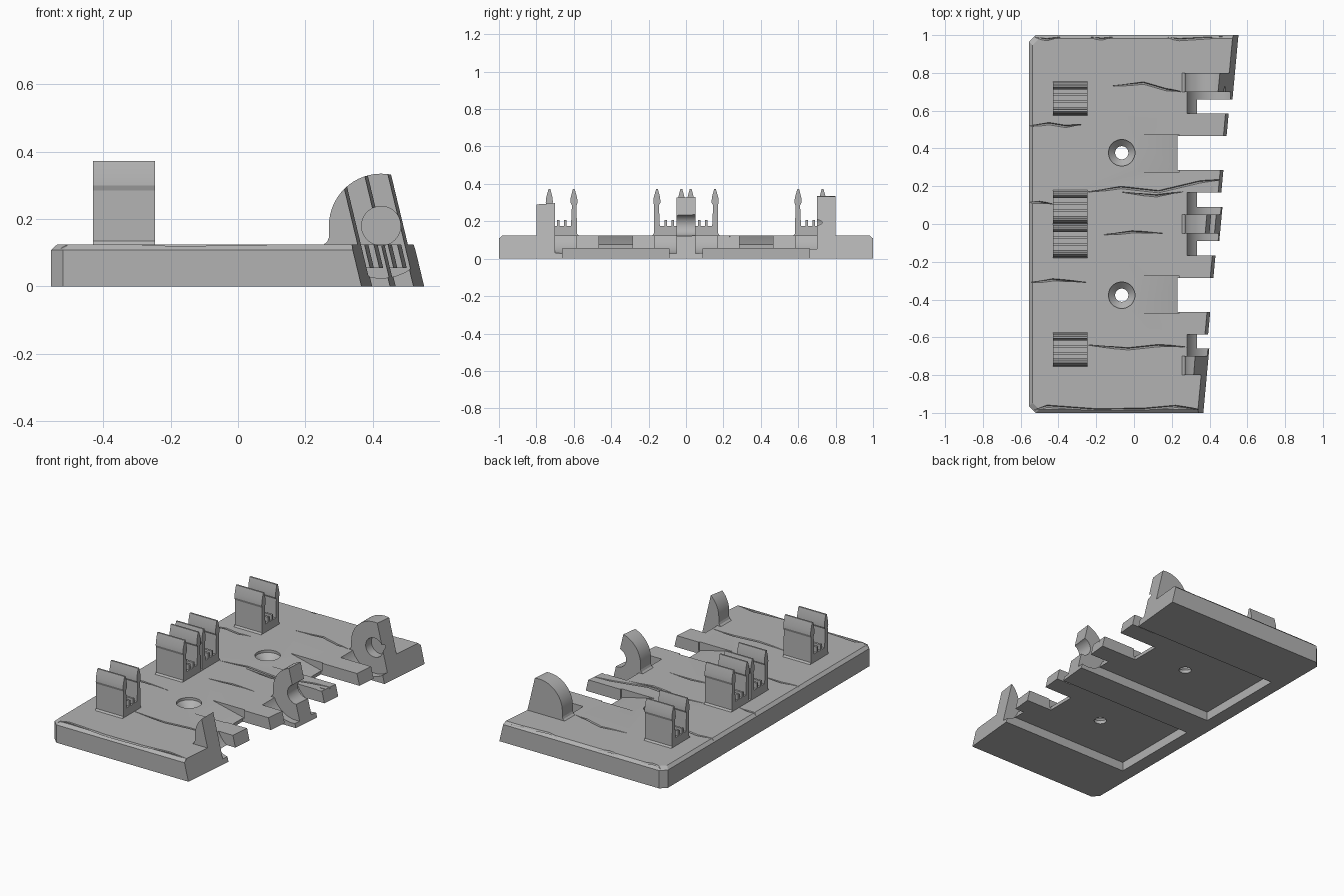
import bpy, bmesh, math
from mathutils import Vector

cube = bpy.data.objects.get("Cube")
if cube:
    bpy.data.objects.remove(cube, do_unlink=True)

grey = bpy.data.materials.new("plain grey")
grey.use_nodes = True
grey.diffuse_color = (0.45, 0.45, 0.45, 1)
grey.node_tree.nodes["Principled BSDF"].inputs["Base Color"].default_value = (0.45, 0.45, 0.45, 1)

T = 0.125                      # plate thickness
PIVOT = (0.425, 0.18)          # x, z of the axle line


def finish(name, bm):
    bmesh.ops.recalc_face_normals(bm, faces=bm.faces)
    mesh = bpy.data.meshes.new(name)
    bm.to_mesh(mesh)
    bm.free()
    mesh.materials.append(grey)
    ob = bpy.data.objects.new(name, mesh)
    bpy.context.collection.objects.link(ob)
    return ob


def loft(name, rings):
    """Closed solid through rings of equal point count."""
    bm = bmesh.new()
    rows = [[bm.verts.new(p) for p in ring] for ring in rings]
    n = len(rows[0])
    for a, b in zip(rows, rows[1:]):
        for i in range(n):
            bm.faces.new((a[i], a[(i + 1) % n], b[(i + 1) % n], b[i]))
    bm.faces.new(rows[0])
    bm.faces.new(rows[-1])
    return finish(name, bm)


def prism(name, profile, axis, a, b):
    """Extrude a 2D profile along an axis from a to b."""
    place = {"x": lambda p, t: (t, p[0], p[1]),
             "y": lambda p, t: (p[0], t, p[1]),
             "z": lambda p, t: (p[0], p[1], t)}[axis]
    return loft(name, [[place(p, t) for p in profile] for t in (a, b)])


def box(name, x0, x1, y0, y1, z0, z1):
    return prism(name, [(x0, y0), (x1, y0), (x1, y1), (x0, y1)], "z", z0, z1)


def circle(cx, cy, r, n=48):
    return [(cx + r * math.cos(2 * math.pi * i / n), cy + r * math.sin(2 * math.pi * i / n))
            for i in range(n)]


def combine(target, tool, operation="DIFFERENCE"):
    tool.hide_render = True
    mod = target.modifiers.new("combine", "BOOLEAN")
    mod.operation, mod.solver, mod.object = operation, "EXACT", tool
    bpy.context.view_layer.objects.active = target
    bpy.ops.object.modifier_apply(modifier=mod.name)
    bpy.data.objects.remove(tool, do_unlink=True)


# Base plate with chamfered rim and clipped left corners
def outline(inset, z):
    left, end, c = -0.555 + inset, 1 - inset, 0.035
    return [(left, -end + c, z), (left + c, -end, z), (0.9, -end, z),
            (0.9, end, z), (left + c, end, z), (left, end - c, z)]


plate = loft("base_plate", [outline(0, 0), outline(0, 0.108), outline(0.018, T)])

# Underside pockets, edge notches, ramps, screw holes and axle clearances
for s in (-1, 1):
    def span(a, b):
        return tuple(sorted((s * a, s * b)))
    y0, y1 = span(0.09, 0.66)
    combine(plate, box("pocket_cutter", -0.47, 1.2, y0, y1, -0.5, 0.055))
    y0, y1 = span(0.285, 0.465)
    combine(plate, box("notch_cutter", 0.23, 1.2, y0, y1, -0.5, 0.5))
    y0, y1 = span(0.275, 0.472)
    combine(plate, prism("ramp_cutter", [(0.02, T), (0.24, 0.073), (0.24, 0.3), (0.02, 0.3)], "y", y0, y1))
    for a, b in ((0.05, 0.168), (0.585, 0.7)):
        y0, y1 = span(a, b)
        combine(plate, prism("clearance_cutter", circle(*PIVOT, 0.155, 64), "y", y0, y1))
    hole_y = 0.377 * s
    rings = [[(x, y, z) for x, y in circle(-0.065, hole_y, r)]
             for r, z in ((0.035, -0.1), (0.035, 0.075), (0.07, 0.11), (0.07, 0.3))]
    combine(plate, loft("screw_hole_cutter", rings))

# Round axle supports with a flared foot
arc = [(PIVOT[0] + 0.155 * math.cos(a), PIVOT[1] + 0.155 * math.sin(a))
       for a in (math.pi * i / 28 for i in range(29))]
support = arc + [(0.27, 0.145), (0.265, 0.133), (0.255, T), (0.255, 0.1), (0.58, 0.1)]
for y in (-0.75, 0, 0.75):
    combine(plate, prism("support", support, "y", y - 0.05, y + 0.05), "UNION")
combine(plate, prism("axle_hole_cutter", circle(*PIVOT, 0.058), "y", -0.2, 0.2))
combine(plate, prism("blind_hole_cutter", circle(*PIVOT, 0.058), "y", 0.6, 0.755))

# Slanted right side
slant = box("slant_cutter", 0.46, 2.5, -1.5, 1.5, -0.5, 1)
for v in slant.data.vertices:
    v.co.x += 0.093 * v.co.y - 0.24 * v.co.z
combine(plate, slant)

# Thin V-shaped surface cracks
cracks = [
    [(-0.12, 0.73), (0.05, 0.745), (0.17, 0.71), (0.25, 0.70)],
    [(-0.57, 0.517), (-0.45, 0.53), (-0.36, 0.515), (-0.28, 0.525)],
    [(-0.24, 0.17), (-0.07, 0.192), (0.13, 0.17), (0.35, 0.222), (0.5, 0.235)],
    [(-0.06, 0.168), (0.12, 0.148), (0.26, 0.17)],
    [(-0.57, 0.115), (-0.5, 0.113), (-0.43, 0.105)],
    [(-0.16, -0.057), (-0.01, -0.043), (0.15, -0.05)],
    [(-0.55, -0.31), (-0.43, -0.297), (-0.25, -0.31)],
    [(-0.25, -0.64), (-0.03, -0.662), (0.13, -0.645), (0.28, -0.652)],
    [(-0.53, -0.985), (-0.46, -0.966), (-0.2, -0.985), (0.05, -0.982), (0.22, -0.967), (0.36, -0.985)],
    [(-0.53, 0.99), (-0.46, 0.975), (-0.38, 0.99)],
    [(-0.24, 0.99), (-0.17, 0.978), (-0.1, 0.99)],
    [(0.17, 0.99), (0.24, 0.975), (0.4, 0.985), (0.48, 0.99)],
]
for path in cracks:
    last = len(path) - 1
    rings = []
    for i, (x, y) in enumerate(path):
        w = 0.0015 if i in (0, last) else 0.011
        rings.append([(x, y - w, T + 0.01), (x, y + w, T + 0.01), (x, y + 0.3 * w, T - 0.014)])
    combine(plate, loft("crack_cutter", rings))

# Spring clips: two barbed prongs around a short centre stub
half = [(0.09, 0.12), (0.09, T), (0.082, 0.135), (0.08, 0.285), (0.085, 0.3), (0.083, 0.325),
        (0.07, 0.372), (0.06, 0.372), (0.048, 0.325), (0.047, 0.3), (0.055, 0.285), (0.05, 0.175),
        (0.025, 0.175), (0.025, 0.207), (0.012, 0.207), (0.012, 0.175)]
clip = half + [(-y, z) for y, z in reversed(half)]
parts = [plate]
for name, y in (("front_clip", -0.665), ("middle_front_clip", -0.09),
                ("middle_back_clip", 0.09), ("back_clip", 0.665)):
    parts.append(prism(name, [(y + p, q) for p, q in clip], "x", -0.43, -0.247))

# Soft shading on the round surfaces only
for ob in parts:
    bpy.ops.object.select_all(action="DESELECT")
    ob.select_set(True)
    bpy.context.view_layer.objects.active = ob
    bpy.ops.object.shade_smooth_by_angle(angle=math.radians(15))
